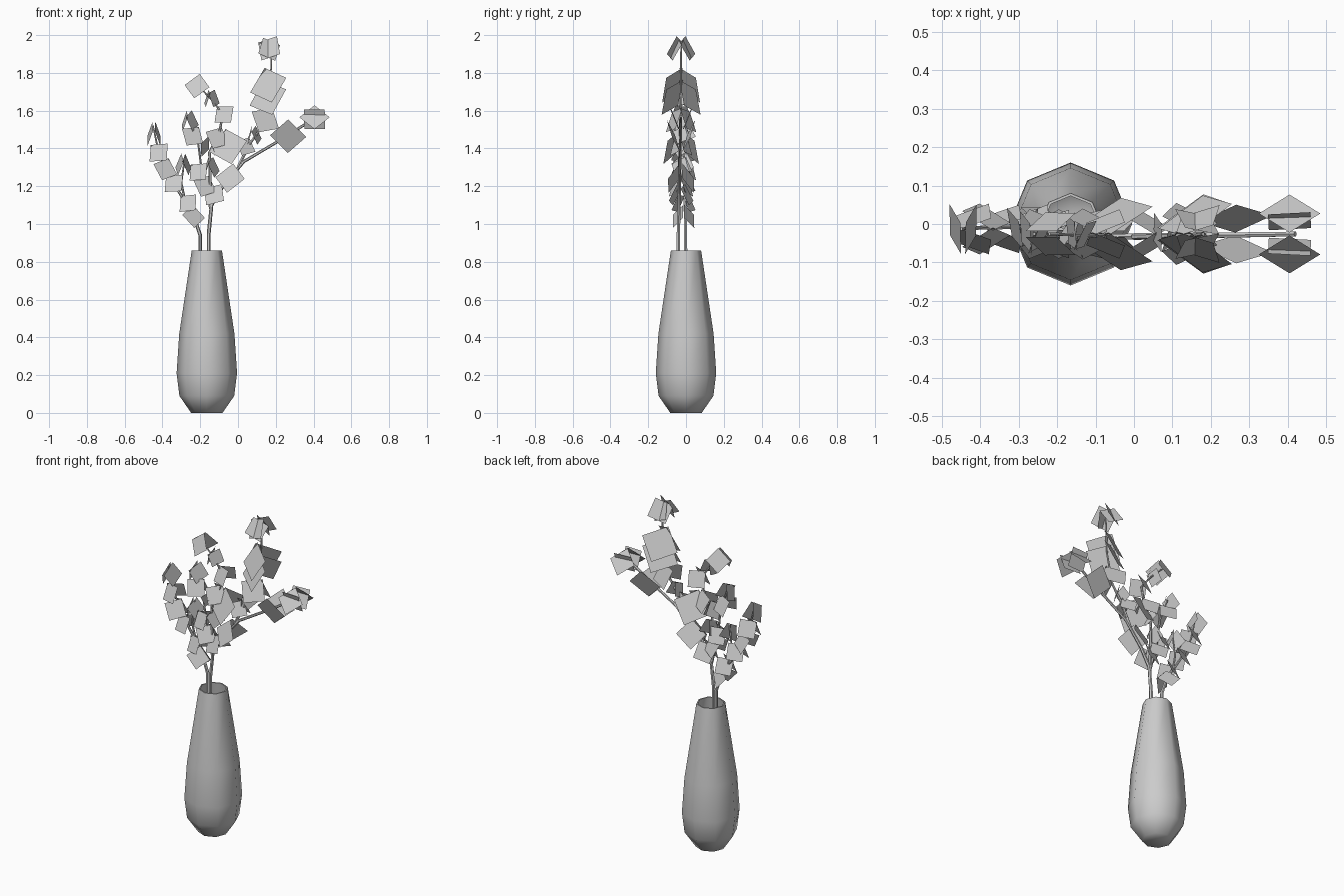
import bpy
import bmesh
from math import radians, sin
from mathutils import Matrix, Vector

old_cube = bpy.data.objects.get("Cube")
if old_cube:
    bpy.data.objects.remove(old_cube, do_unlink=True)


def make_material(name, colour):
    material = bpy.data.materials.new(name)
    material.use_nodes = True
    material.diffuse_color = colour
    material.node_tree.nodes["Principled BSDF"].inputs["Base Color"].default_value = colour
    return material


grey = make_material("plain grey", (0.6, 0.6, 0.6, 1))


def add_mesh(name, bm):
    mesh = bpy.data.meshes.new(name)
    bm.to_mesh(mesh)
    bm.free()
    mesh.materials.append(grey)
    obj = bpy.data.objects.new(name, mesh)
    bpy.context.collection.objects.link(obj)
    return obj


def select_only(obj):
    bpy.ops.object.select_all(action="DESELECT")
    obj.select_set(True)
    bpy.context.view_layer.objects.active = obj


def build_vase():
    # Eight-sided lathe: outer wall up to the rim, then the hollow inside
    profile = [(0, 0), (.083, 0), (.145, .09), (.16, .21), (.146, .42),
               (.08, .86), (.073, .86), (.137, .42), (.148, .21), (0, .08)]
    bm = bmesh.new()
    verts = [bm.verts.new((radius, 0, height)) for radius, height in profile]
    edges = [bm.edges.new(pair) for pair in zip(verts, verts[1:])]
    bmesh.ops.spin(bm, geom=verts + edges, cent=(0, 0, 0), axis=(0, 0, 1),
                   angle=radians(360), steps=8, use_duplicate=False)
    bmesh.ops.remove_doubles(bm, verts=bm.verts, dist=0.0005)
    bmesh.ops.recalc_face_normals(bm, faces=bm.faces)
    vase = add_mesh("vase", bm)
    vase.location.x = -.165
    select_only(vase)
    bpy.ops.object.shade_smooth_by_angle(angle=radians(70))


def build_stem(name, points, start_depth, end_depth, thick, thin):
    # Tapered tube along a path that drifts slightly in depth
    curve = bpy.data.curves.new(name, "CURVE")
    curve.dimensions = "3D"
    curve.bevel_depth = 1
    curve.bevel_resolution = 1
    curve.use_fill_caps = True
    spline = curve.splines.new("POLY")
    spline.points.add(len(points) - 1)
    last = len(points) - 1
    for i, (x, z) in enumerate(points):
        depth = start_depth + (end_depth - start_depth) * i / last
        spline.points[i].co = (x, depth, z, 1)
        spline.points[i].radius = thick + (thin - thick) * i / last
    curve.materials.append(grey)
    obj = bpy.data.objects.new(name, curve)
    bpy.context.collection.objects.link(obj)
    select_only(obj)
    bpy.ops.object.convert(target="MESH")
    bpy.ops.object.shade_smooth_by_angle(angle=radians(50))


def build_leaves(name, depth, leaves, pitch=23, heading=0):
    # Each entry gives a mirrored pair: x, z, half diagonal, roll, yaw.
    # A negative pitch opens the pair upwards; heading turns it about the stem.
    bm = bmesh.new()
    corners = [Vector(c) for c in ((0, 0, -1), (1, 0, 0), (0, 0, 1), (-1, 0, 0))]
    spin = Matrix.Rotation(radians(heading), 3, "Z")
    for x, z, size, roll, yaw in leaves:
        turn = (Matrix.Rotation(radians(-yaw), 3, "Z")
                @ Matrix.Rotation(radians(-pitch), 3, "X")
                @ Matrix.Rotation(radians(roll), 3, "Y"))
        offset = size * sin(radians(abs(pitch))) + 0.004
        quad = [turn @ (corner * size) for corner in corners]
        for side in (1, -1):
            points = [spin @ Vector((p.x, side * (p.y - offset), p.z)) for p in quad]
            centre = Vector((x, depth, z))
            bm.faces.new([bm.verts.new(centre + p) for p in points[::side]])
    add_mesh(name, bm)


build_vase()

# Stems of the right-hand branch and its offshoots
RIGHT, LEFT = -.026, -.013
build_stem("main_stem", [(-.155, .12), (-.155, .95), (-.14, 1.1), (-.08, 1.2),
                         (.03, 1.33), (.25, 1.46), (.42, 1.57)], -.043, RIGHT, .011, .007)
build_stem("tall_stem", [(0, 1.3), (.06, 1.42), (.13, 1.52), (.17, 1.7),
                         (.18, 1.95)], -.033, RIGHT, .009, .004)
build_stem("middle_stem", [(-.145, 1.08), (-.15, 1.38), (-.1, 1.48), (-.08, 1.58),
                           (-.14, 1.66), (-.22, 1.74)], -.038, RIGHT, .009, .004)
build_stem("inner_stem", [(-.145, 1.08), (-.19, 1.27), (-.21, 1.42),
                          (-.26, 1.56)], -.038, RIGHT, .008, .004)

# Stems of the left-hand branch
build_stem("left_stem", [(-.2, .12), (-.2, .94), (-.24, 1.06), (-.3, 1.15),
                         (-.38, 1.28), (-.42, 1.38), (-.45, 1.52)], 0, LEFT, .011, .004)
build_stem("left_twig", [(-.28, 1.12), (-.3, 1.22), (-.28, 1.36)], -.003, LEFT, .007, .004)

# Leaf pairs facing front and back, from the tip of each branch downwards
build_leaves("tall_leaves", RIGHT, [
    (.165, 1.93, .077, 25, 25), (.165, 1.925, .07, -20, -22),
    (.16, 1.735, .108, -23, 28), (.158, 1.67, .11, -25, 28),
    (.145, 1.55, .085, 35, -22), (.04, 1.41, .06, 30, -25)])
build_leaves("outer_leaves", RIGHT, [
    (.265, 1.465, .096, 3, 6), (.405, 1.555, .078, 45, 3)], pitch=-22)
build_leaves("tip_leaves", RIGHT, [(.405, 1.565, .08, 0, 0)], pitch=38)
build_leaves("branch_leaves", RIGHT, [
    (-.042, 1.243, .084, 3, 22), (-.05, 1.41, .106, -18, 22)])
build_leaves("middle_leaves", RIGHT, [
    (-.217, 1.73, .07, 5, 18), (-.074, 1.58, .066, 45, 22),
    (-.11, 1.455, .07, 30, -22), (-.127, 1.155, .07, 30, 20),
    (-.175, 1.2, .068, 28, -22)])
build_leaves("inner_leaves", RIGHT, [
    (-.24, 1.465, .068, 38, -20), (-.21, 1.275, .065, 40, 22)])
build_leaves("left_leaves", LEFT, [
    (-.42, 1.378, .068, 40, 22), (-.385, 1.29, .07, 25, -24),
    (-.34, 1.215, .066, 42, 20), (-.265, 1.11, .064, 38, 24),
    (-.235, 1.04, .066, 8, -27)])

# Leaf pairs turned sideways, seen nearly edge-on from the front
build_leaves("side_leaves", RIGHT, [
    (.08, 1.47, .055, 20, 15), (-.145, 1.665, .055, 30, 20),
    (-.155, 1.41, .06, 15, -15), (-.148, 1.3, .06, 20, 18),
    (-.262, 1.545, .062, 20, 20)], pitch=15, heading=80)
build_leaves("left_side_leaves", LEFT, [
    (-.445, 1.478, .068, 12, 10), (-.29, 1.315, .062, 15, 18)], pitch=14, heading=90)
